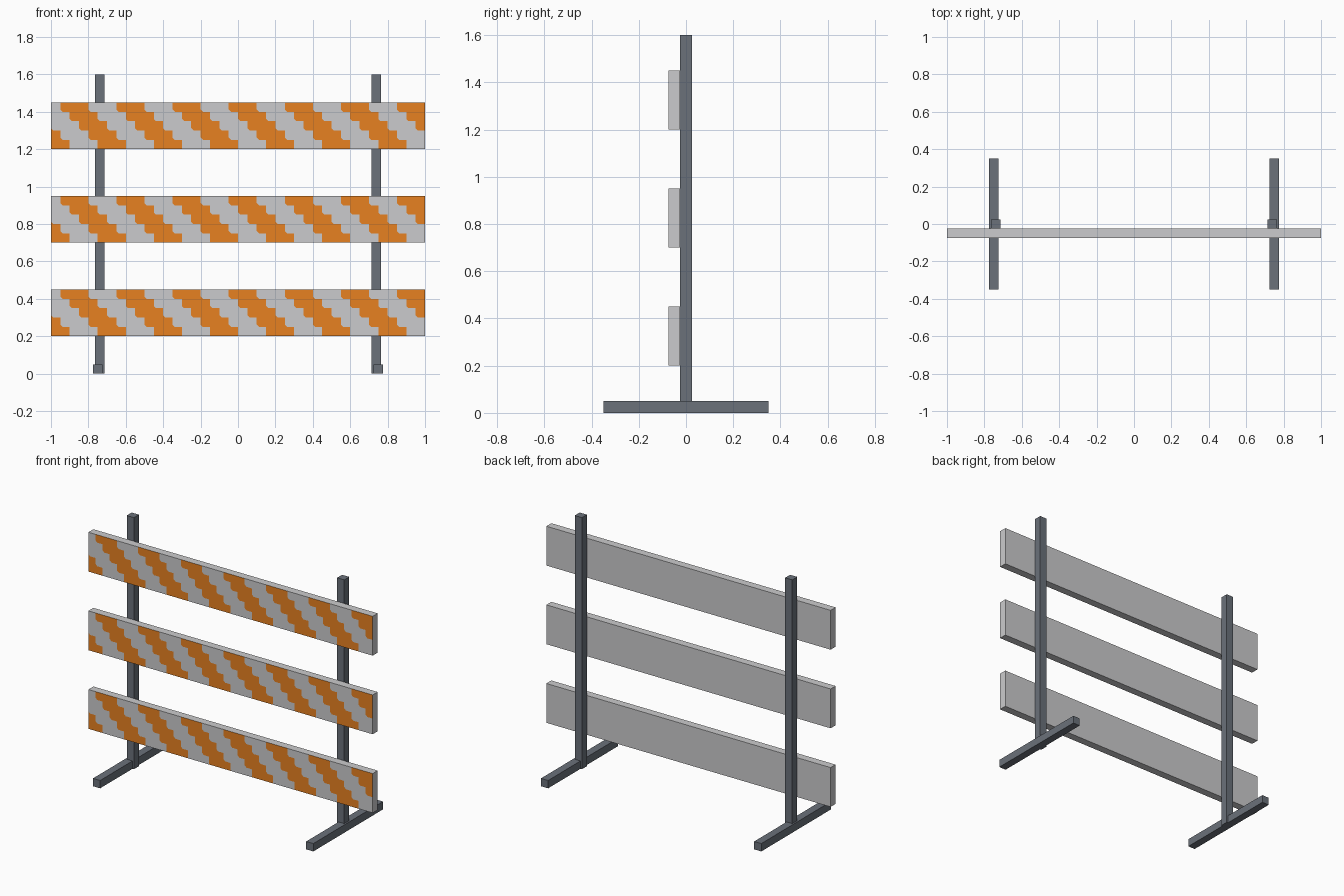
import bpy
import bmesh
from mathutils import Vector

if "Cube" in bpy.data.objects:
    bpy.data.objects.remove(bpy.data.objects["Cube"], do_unlink=True)


def material(name, color):
    mat = bpy.data.materials.new(name)
    mat.use_nodes = True
    mat.diffuse_color = (*color, 1)
    mat.node_tree.nodes["Principled BSDF"].inputs["Base Color"].default_value = (*color, 1)
    return mat


WHITE = material("panel white", (0.6, 0.6, 0.61))
ORANGE = material("stripe orange", (0.8, 0.22, 0.015))
STEEL = material("dark steel", (0.145, 0.165, 0.195))


def add_object(name, bm, materials):
    mesh = bpy.data.meshes.new(name)
    bm.to_mesh(mesh)
    bm.free()
    for mat in materials:
        mesh.materials.append(mat)
    obj = bpy.data.objects.new(name, mesh)
    bpy.context.collection.objects.link(obj)
    return obj


def box_mesh(low, high):
    low, high = Vector(low), Vector(high)
    bm = bmesh.new()
    bmesh.ops.create_cube(bm, size=1)
    bmesh.ops.scale(bm, vec=high - low, verts=bm.verts)
    bmesh.ops.translate(bm, vec=(low + high) / 2, verts=bm.verts)
    return bm


STEP, ROWS, CUT = 0.05, 5, 0.012
FRONT, BACK = -0.075, -0.025


def stair_edge(x, top):
    """Stepped stripe border, from the top down, with clipped corners."""
    points = []
    for row in range(ROWS):
        left, upper = x + row * STEP, top - row * STEP
        lower = upper - STEP
        points.append((left, upper))
        if row < ROWS - 1:
            points += [(left, lower + CUT), (left + CUT, lower)]
        else:
            points.append((left, lower))
    return [Vector((px, FRONT, pz)) for px, pz in points]


def striped_board(name, bottom):
    top = bottom + ROWS * STEP
    # Stepped stripes, trimmed to the board ends
    bm = bmesh.new()
    for i in range(-2, 14):
        x = -0.95 + i * 3 * STEP
        outline = stair_edge(x + 3 * STEP, top)[::-1] + stair_edge(x, top)
        face = bm.faces.new([bm.verts.new(p) for p in outline])
        face.material_index = (i + 1) % 2
    for side in (-1, 1):
        bmesh.ops.bisect_plane(bm, geom=bm.verts[:] + bm.edges[:] + bm.faces[:],
                               plane_co=(side, 0, 0), plane_no=(side, 0, 0),
                               clear_outer=True)
    bmesh.ops.remove_doubles(bm, verts=bm.verts, dist=0.0005)
    for face in bm.faces:
        face.normal_update()
        if face.normal.y > 0:
            face.normal_flip()
    # Plain board body behind the striped front
    body = box_mesh((-1, FRONT, bottom), (1, BACK, top))
    body.normal_update()
    for face in body.faces:
        if face.normal.y > -0.5:
            bm.faces.new([bm.verts.new(v.co) for v in face.verts])
    body.free()
    add_object(name, bm, [WHITE, ORANGE])


# Three horizontal boards
for name, bottom in (("lower_board", 0.2), ("middle_board", 0.7), ("upper_board", 1.2)):
    striped_board(name, bottom)

# Uprights and their feet
for side, sign in (("left", 1), ("right", -1)):
    post_x, foot_x = sign * 0.74, sign * 0.75
    add_object(side + "_post", box_mesh((post_x - 0.025, -0.025, 0),
                                        (post_x + 0.025, 0.025, 1.6)), [STEEL])
    add_object(side + "_foot", box_mesh((foot_x - 0.025, -0.35, 0),
                                        (foot_x + 0.025, 0.35, 0.05)), [STEEL])
